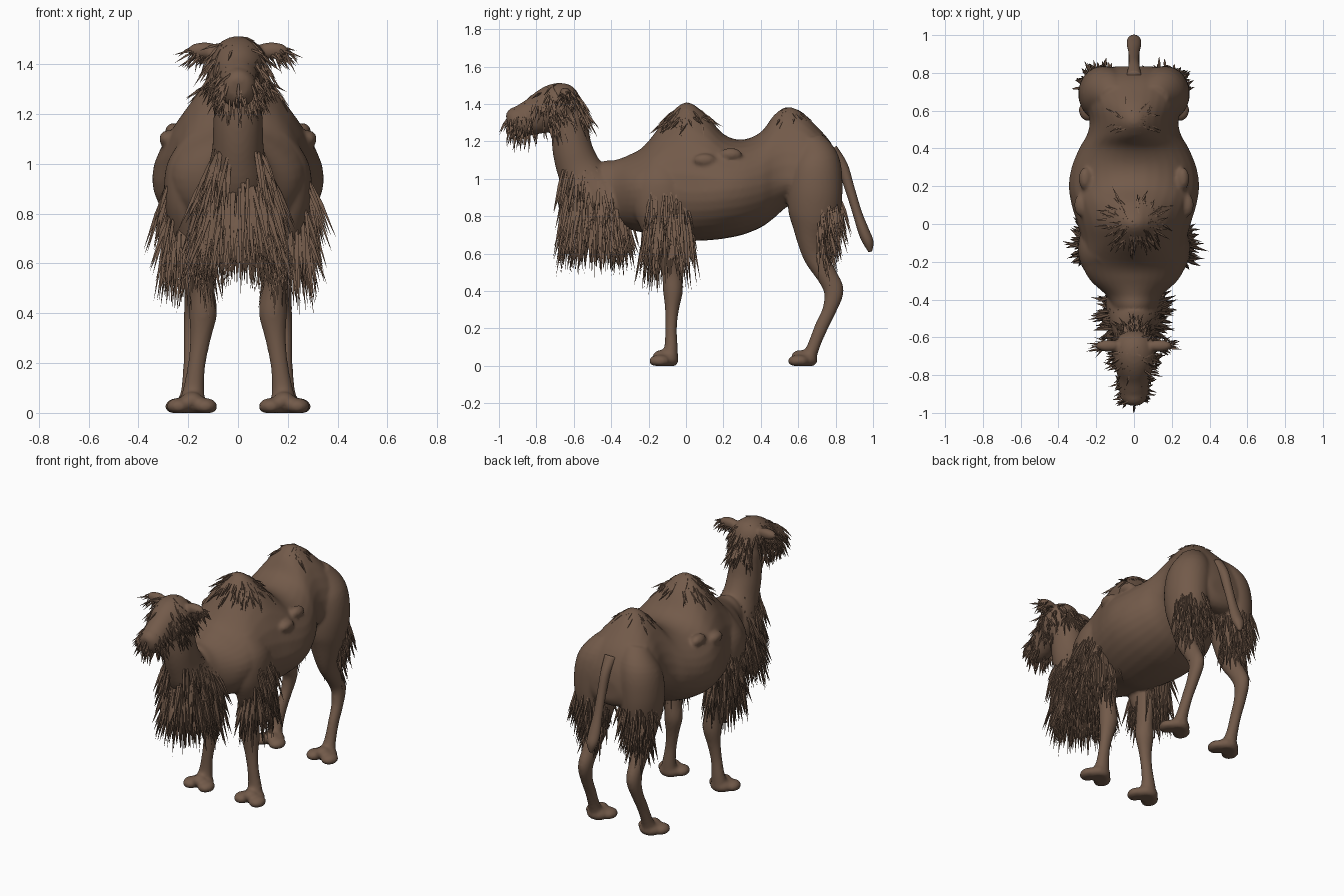
import bpy, bmesh, random
from math import sin, cos, pi
from mathutils import Vector
from mathutils.bvhtree import BVHTree

random.seed(4)
cube = bpy.data.objects.get("Cube")
if cube:
    bpy.data.objects.remove(cube, do_unlink=True)

hide = bpy.data.materials.new("brown_hide")
hide.use_nodes = True
hide.diffuse_color = (0.17, 0.103, 0.068, 1)
bsdf = hide.node_tree.nodes["Principled BSDF"]
bsdf.inputs["Base Color"].default_value = hide.diffuse_color
bsdf.inputs["Roughness"].default_value = 0.8
SIDES = 32
X = Vector((1, 0, 0))


def finish(name, bm, smooth=True):
    for f in bm.faces:
        f.smooth = smooth
    mesh = bpy.data.meshes.new(name)
    bm.to_mesh(mesh)
    mesh.materials.append(hide)
    obj = bpy.data.objects.new(name, mesh)
    bpy.context.collection.objects.link(obj)
    return obj


def spline(keys, steps=5):
    """Smooth in-between rows of numbers through the key rows."""
    rows = []
    for i in range(len(keys) - 1):
        quad = [keys[max(i - 1, 0)], keys[i], keys[i + 1], keys[min(i + 2, len(keys) - 1)]]
        for s in range(steps):
            t = s / steps
            rows.append([b + t / 2 * (c - a + t * (2*a - 5*b + 4*c - d + t * (3*(b - c) + d - a)))
                         for a, b, c, d in zip(*quad)])
    return rows + [list(keys[-1])]


def loft(rings):
    bm = bmesh.new()
    loops = [[bm.verts.new(p) for p in ring] for ring in rings]
    for one, two in zip(loops, loops[1:]):
        for i in range(SIDES):
            j = (i + 1) % SIDES
            bm.faces.new((one[i], one[j], two[j], two[i]))
    bm.faces.new(loops[0])
    bm.faces.new(loops[-1])
    bmesh.ops.recalc_face_normals(bm, faces=bm.faces)
    return bm


def tube(keys, side=1):
    """Loft of ellipses along a path; keys are x, y, z, half width, half depth."""
    rows = spline(keys)
    centres = [Vector((r[0] * side, r[1], r[2])) for r in rows]
    rings = []
    for i, (c, r) in enumerate(zip(centres, rows)):
        along = centres[min(i + 1, len(rows) - 1)] - centres[max(i - 1, 0)]
        depth = along.cross(X).normalized()
        rings.append([c + X * r[3] * cos(2*pi*k/SIDES) + depth * r[4] * sin(2*pi*k/SIDES)
                      for k in range(SIDES)])
    return loft(rings)


# Torso with two humps: y, top, bottom, widest height, half width, hump taper
torso_keys = [
    (-.52, 1.00, .86, .93, .06, 0), (-.45, 1.09, .80, .93, .11, 0), (-.38, 1.10, .76, .93, .145, .1),
    (-.3, 1.13, .73, .94, .23, .2), (-.22, 1.18, .71, .95, .27, .25), (-.1, 1.33, .69, .95, .275, .35),
    (0, 1.41, .67, .93, .3, .4), (.1, 1.35, .67, .93, .33, .3), (.2, 1.24, .68, .94, .345, .1),
    (.3, 1.21, .70, .95, .33, 0), (.4, 1.25, .74, .97, .29, .1), (.47, 1.34, .79, .99, .25, .25),
    (.54, 1.385, .85, 1.0, .235, .3), (.62, 1.355, .88, 1.0, .25, .2), (.7, 1.28, .86, 1.0, .26, .1),
    (.77, 1.2, .84, 1.0, .24, 0), (.815, 1.11, .86, .98, .18, 0), (.835, 1.03, .9, .96, .09, 0)]
torso_rings = []
for y, top, low, mid, w, taper in spline(torso_keys):
    ring = []
    for k in range(SIDES):
        c, s = cos(2*pi*k/SIDES), sin(2*pi*k/SIDES)
        up = max(s, 0)
        ring.append((w * c * (1 - taper * up * up), y, mid + s * (top - mid if s > 0 else mid - low)))
    torso_rings.append(ring)
torso = loft(torso_rings)

# Neck and head
neck = tube([
    (0, -.32, .86, .13, .1), (0, -.42, .88, .15, .14), (0, -.51, .95, .13, .14),
    (0, -.57, 1.05, .105, .12), (0, -.605, 1.15, .1, .108), (0, -.62, 1.25, .095, .1),
    (0, -.63, 1.34, .09, .09), (0, -.65, 1.42, .06, .06)])
head = tube([
    (0, -.565, 1.40, .03, .03), (0, -.6, 1.40, .09, .09), (0, -.67, 1.395, .115, .12),
    (0, -.74, 1.365, .105, .12), (0, -.81, 1.335, .085, .1), (0, -.88, 1.31, .078, .086),
    (0, -.93, 1.305, .065, .072), (0, -.955, 1.3, .035, .04)])

front_leg = [
    (.15, -.13, 1.12, .06, .08), (.185, -.13, 1.0, .1, .14), (.2, -.13, .85, .095, .15),
    (.185, -.12, .72, .08, .11), (.16, -.09, .6, .058, .07), (.145, -.075, .5, .05, .055),
    (.14, -.07, .4, .056, .053), (.15, -.075, .3, .042, .037), (.165, -.08, .2, .036, .031),
    (.178, -.08, .1, .042, .036), (.185, -.09, .03, .055, .05)]
hind_leg = [
    (.1, .66, 1.22, .08, .07), (.145, .69, 1.1, .125, .13), (.165, .69, .95, .13, .147),
    (.165, .685, .8, .115, .135), (.165, .675, .68, .08, .085), (.165, .695, .58, .055, .064),
    (.17, .755, .48, .045, .055), (.175, .79, .4, .042, .053), (.183, .767, .3, .035, .038),
    (.188, .72, .2, .031, .036), (.192, .68, .1, .036, .034), (.192, .65, .03, .05, .045)]


def blob(bm, centre, size):
    verts = bmesh.ops.create_uvsphere(bm, u_segments=20, v_segments=12, radius=1)["verts"]
    for v in verts:
        v.co = Vector(centre) + Vector(a * b for a, b in zip(v.co, size))
        v.co.z = max(v.co.z, 0)


extras = bmesh.new()
skins = [torso, neck, head]
haunches, shoulders = [], []
for side in (1, -1):
    shoulders.append(tube(front_leg, side))
    haunches.append(tube(hind_leg, side))
    # Splayed two-toed feet with an instep
    for x, y in ((.185, -.1), (.19, .642)):
        blob(extras, (side * x, y, .03), (.07, .06, .045))
        blob(extras, (side * x, y - .03, .05), (.045, .05, .035))
        for toe in (-1, 1):
            blob(extras, (side * x + toe * .053, y - .04, .026), (.05, .058, .034))
    # Ears and flank muscles
    blob(extras, (side * .135, -.645, 1.455), (.07, .032, .034))
    for x, y, z in ((.282, .1, 1.1), (.258, .24, 1.13)):
        blob(extras, (side * x, y, z), (.035, .06, .035))
skins += shoulders + haunches + [extras]

# All of the skin is fused and smoothed
whole = bmesh.new()
for part in skins:
    piece = bpy.data.meshes.new("skin_piece")
    part.to_mesh(piece)
    whole.from_mesh(piece)
    bpy.data.meshes.remove(piece)
body = finish("body_skin", whole)
fuse = body.modifiers.new("fuse", "REMESH")
fuse.mode = "VOXEL"
fuse.voxel_size = .01
fuse.use_smooth_shade = True
soften = body.modifiers.new("soften", "SMOOTH")
soften.factor = .5
soften.iterations = 6

tail = tube([
    (0, .78, 1.16, .04, .03), (0, .835, 1.07, .03, .03), (0, .875, .95, .028, .026),
    (0, .915, .82, .03, .025), (0, .95, .72, .038, .03), (0, .975, .66, .034, .028),
    (0, .985, .61, .01, .01)])
finish("tail", tail)


# Fur: tapering bent strands
def strand(bm, root, aim, length, radius):
    aim = aim.normalized()
    a = aim.orthogonal().normalized()
    b = aim.cross(a)
    bend = Vector((0, 0, -length * .08))
    rings = []
    for t, w in ((0, .7), (.4, 1)):
        rings.append([bm.verts.new(root + aim * length * t + (a * cos(k*pi/2) + b * sin(k*pi/2)) * radius * w)
                      for k in range(4)])
    tip = bm.verts.new(root + aim * length + bend)
    for k in range(4):
        j = (k + 1) % 4
        bm.faces.new((rings[0][k], rings[0][j], rings[1][j], rings[1][k]))
        bm.faces.new((rings[1][k], rings[1][j], tip))


def jitter(amount):
    return Vector(random.uniform(-amount, amount) for _ in range(3))


def coat(name, parts, low, high, count, lengths, radius, lift, lean=(0, 0, -1), wild=.25):
    """Scatter strands on the skin nearest to points in a box, on both sides."""
    bm = bmesh.new()
    trees = [BVHTree.FromBMesh(s) for s in parts]
    for _ in range(count):
        p = Vector(random.uniform(a, b) for a, b in zip(low, high))
        p.x *= random.choice((-1, 1))
        spot, normal = min((t.find_nearest(p) for t in trees), key=lambda h: h[3])[:2]
        strand(bm, spot - normal * .003, Vector(lean) + normal * lift + jitter(wild),
               random.uniform(*lengths), radius)
    finish(name, bm, False)


def curtain(name, centre, radii, count, roots, tips, radius, flare, side=1):
    """Long hanging fur filling an elliptical bundle."""
    bm = bmesh.new()
    for _ in range(count):
        ang, r = random.uniform(0, 2 * pi), random.uniform(.45, 1)
        out = Vector((cos(ang) * radii[0], sin(ang) * radii[1], 0)) * r
        root = Vector((centre[0] * side, centre[1], random.uniform(*roots))) + out * .8
        end = Vector((centre[0] * side, centre[1], random.uniform(*tips)))
        end += Vector((out.x * flare, out.y * 1.08, 0)) + jitter(.03)
        strand(bm, root, end - root, (end - root).length, radius)
    finish(name, bm, False)


curtain("chest_mane", (0, -.48), (.16, .2), 420, (.76, .97), (.52, .66), .013, 1.35)
for side, label in ((1, "left"), (-1, "right")):
    curtain(label + "_shoulder_fur", (.21, -.1), (.095, .15), 150, (.68, .85), (.42, .62), .012, 1.3, side)
coat("upper_shoulder_fur", shoulders, (.24, -.2, .74), (.32, .04, .93), 90, (.12, .24), .01, .3, wild=.15)
coat("neck_base_fur", [neck], (.02, -.68, .86), (.18, -.36, 1.06), 170, (.12, .26), .011, .25, wild=.2)
coat("crown_fur", [head], (0, -.8, 1.38), (.13, -.6, 1.5), 90, (.06, .11), .007, .6, (0, .1, -1), .4)
coat("muzzle_fur", [head], (0, -.97, 1.22), (.1, -.8, 1.38), 90, (.05, .09), .007, .5, (0, 0, -1), .4)
coat("cheek_fur", [head], (.06, -.78, 1.27), (.13, -.6, 1.42), 70, (.06, .12), .007, .5, (0, .3, -1), .4)
coat("nape_fur", [head, neck], (0, -.58, 1.33), (.09, -.52, 1.45), 60, (.08, .14), .007, .5)
for side, label in ((1, "left"), (-1, "right")):
    bm = bmesh.new()
    for _ in range(40):
        root = Vector((side * random.uniform(.1, .18), -.645, 1.45)) + jitter(.02)
        strand(bm, root, Vector((side * .7, 0, -.6)) + jitter(.5), random.uniform(.05, .09), .006)
    finish(label + "_ear_fur", bm, False)
coat("front_hump_fur", [torso], (0, -.13, 1.28), (.16, .13, 1.42), 110, (.06, .11), .007, .75)
coat("rear_hump_fur", [torso], (0, .48, 1.33), (.12, .62, 1.4), 50, (.05, .09), .006, .7)
coat("haunch_fur", haunches, (.03, .7, .6), (.3, .88, .88), 220, (.1, .19), .009, .25, wild=.15)
